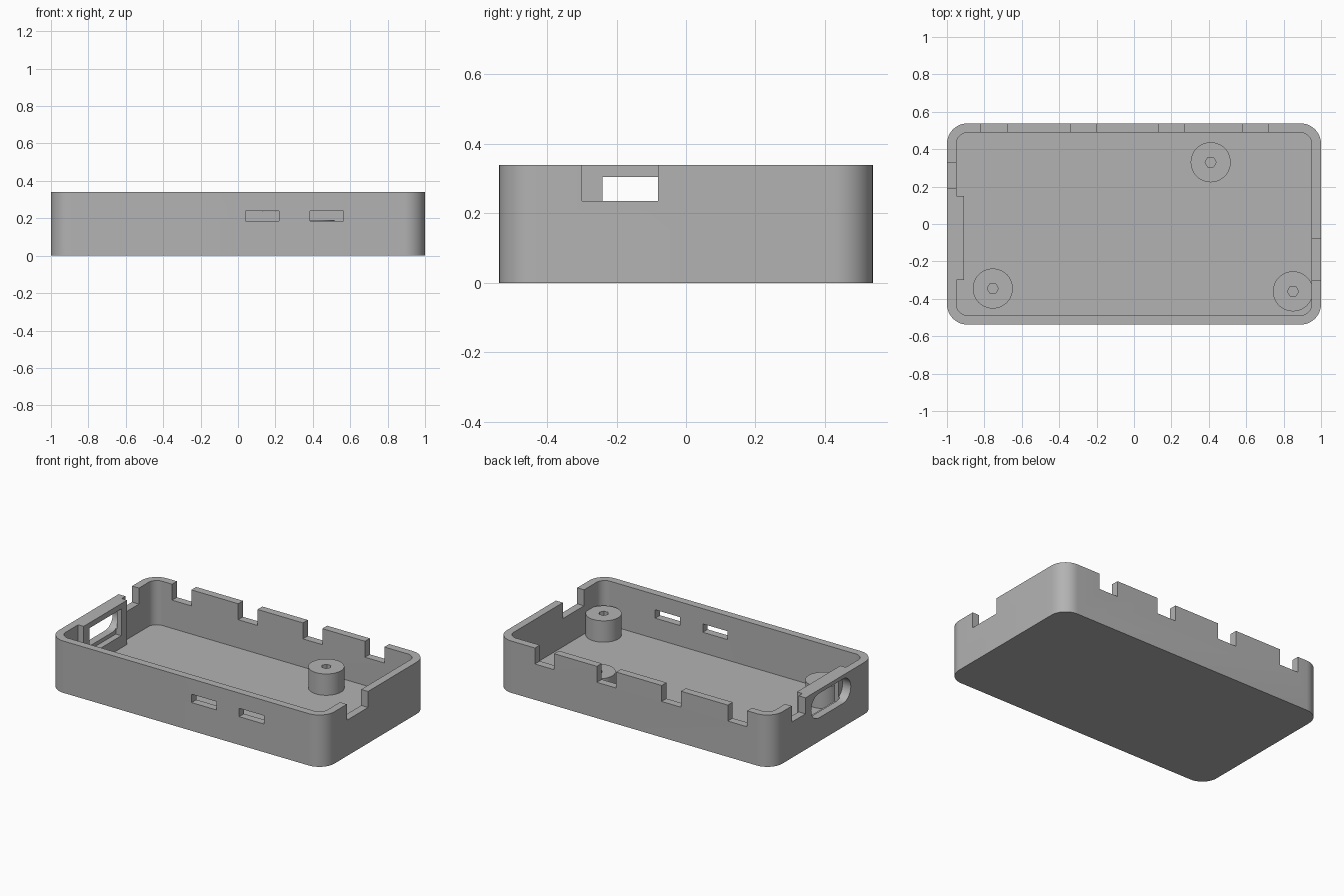
import bpy, bmesh
from math import pi, cos, sin

cube = bpy.data.objects.get("Cube")
if cube:
    bpy.data.objects.remove(cube, do_unlink=True)

WIDTH, DEPTH, HEIGHT = 2.0, 1.076, 0.34
WALL, FLOOR, RADIUS = 0.05, 0.05, 0.11
RIM_NOTCH = 0.235          # bottom of the rim notches
BACK, SIDE = DEPTH / 2, WIDTH / 2

grey = bpy.data.materials.new("matte grey plastic")
grey.use_nodes = True
COLOUR = (0.45, 0.45, 0.45, 1)
grey.diffuse_color = COLOUR
grey.node_tree.nodes["Principled BSDF"].inputs["Base Color"].default_value = COLOUR


def outline(w, h, r, steps=12):
    """Counter-clockwise rounded rectangle centred on the origin."""
    corners = [(1, 1), (-1, 1), (-1, -1), (1, -1)]
    return [(sx * (w / 2 - r) + r * cos((q + i / steps) * pi / 2),
             sy * (h / 2 - r) + r * sin((q + i / steps) * pi / 2))
            for q, (sx, sy) in enumerate(corners) for i in range(steps + 1)]


def circle(x, y, r, sides):
    return [(x + r * cos(2 * pi * i / sides), y + r * sin(2 * pi * i / sides))
            for i in range(sides)]


def prism(name, points, low, high, place=lambda u, v, w: (u, v, w)):
    """Extrude a 2D outline from low to high; place maps it into space."""
    bm = bmesh.new()
    face = bm.faces.new([bm.verts.new(place(u, v, low)) for u, v in points])
    top = bmesh.ops.extrude_face_region(bm, geom=[face])["geom"]
    rise = [b - a for a, b in zip(place(0, 0, low), place(0, 0, high))]
    bmesh.ops.translate(bm, vec=rise, verts=[g for g in top if isinstance(g, bmesh.types.BMVert)])
    bmesh.ops.remove_doubles(bm, verts=bm.verts, dist=1e-5)
    bmesh.ops.recalc_face_normals(bm, faces=bm.faces)
    mesh = bpy.data.meshes.new(name)
    bm.to_mesh(mesh)
    bm.free()
    mesh.materials.append(grey)
    obj = bpy.data.objects.new(name, mesh)
    bpy.context.collection.objects.link(obj)
    return obj


def box(name, x, y, z):
    return prism(name, [(x[0], y[0]), (x[1], y[0]), (x[1], y[1]), (x[0], y[1])], *z)


def combine(obj, tools, operation):
    """Apply each tool to the object as a boolean, then drop the tool."""
    for tool in tools:
        tool.hide_render = True
        mod = obj.modifiers.new(tool.name, "BOOLEAN")
        mod.object, mod.operation, mod.solver = tool, operation, "EXACT"
        bpy.context.view_layer.objects.active = obj
        bpy.ops.object.modifier_apply(modifier=mod.name)
        bpy.data.objects.remove(tool, do_unlink=True)


def smooth(obj):
    bpy.ops.object.select_all(action="DESELECT")
    obj.select_set(True)
    bpy.context.view_layer.objects.active = obj
    bpy.ops.object.shade_smooth_by_angle(angle=pi / 6)


# Open tray with a thickened pad on the left-hand wall
case = prism("case_tray", outline(WIDTH, DEPTH, RADIUS), 0, HEIGHT)
cavity = prism("cavity", outline(WIDTH - 2 * WALL, DEPTH - 2 * WALL, RADIUS - WALL), FLOOR, 0.5)
pad = box("connector_pad", (-0.97, -0.91), (-0.30, 0.15), (0.03, HEIGHT))
combine(case, [cavity], "DIFFERENCE")
combine(case, [pad], "UNION")

# Rim notches along the back and on both ends
cutters = [box("back_notch", (x, x + 0.14), (BACK - 0.08, BACK + 0.1), (RIM_NOTCH, 0.5))
           for x in (-0.82, -0.34, 0.13, 0.58)]
cutters.append(box("left_end_notch", (-SIDE - 0.1, -0.92), (0.19, 0.33), (RIM_NOTCH, 0.5)))
cutters.append(box("right_end_notch", (0.92, SIDE + 0.1), (-0.30, -0.08), (RIM_NOTCH, 0.5)))

# Two narrow slots in the front wall
cutters += [box("front_slot", (x, x + 0.18), (-BACK - 0.1, -BACK + 0.08), (0.185, 0.24))
            for x in (0.04, 0.385)]

# Connector opening: rectangular pocket inside, rounded slot outside
cutters.append(box("connector_pocket", (-0.95, -0.85), (-0.24, 0.09), (0.13, 0.305)))
cutters.append(prism("connector_slot", outline(0.41, 0.16, 0.0799), -1.1, -0.94,
                     lambda u, v, w: (w, u - 0.075, v + 0.235)))
combine(case, cutters, "DIFFERENCE")
smooth(case)

# Standoff posts with hexagonal screw holes
for n, (x, y) in enumerate([(0.41, 0.33), (-0.755, -0.345), (0.85, -0.36)], 1):
    post = prism(f"standoff_post_{n}", circle(x, y, 0.107, 48), FLOOR - 0.01, 0.19)
    combine(post, [prism("screw_hole", circle(x, y, 0.03, 6), FLOOR, 0.3)], "DIFFERENCE")
    smooth(post)
